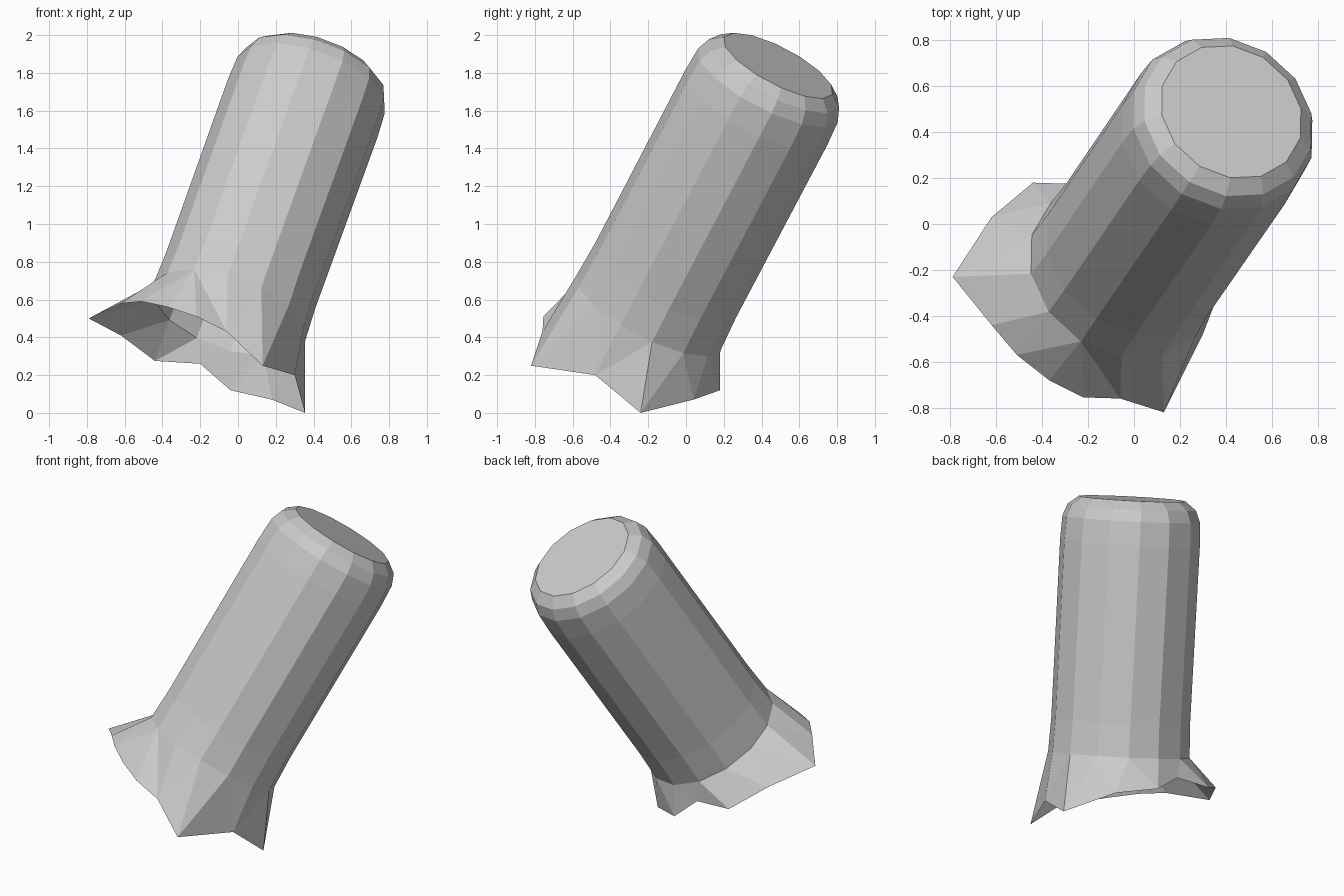
import bpy, bmesh, math
from mathutils import Vector

if "Cube" in bpy.data.objects:
    bpy.data.objects.remove(bpy.data.objects["Cube"])

SIDES = 14
STEP = 2 * math.pi / SIDES
PHASE = math.radians(-91)

# Leaning axis and the two directions across it
axis = Vector((0.36, 0.525, 1)).normalized()
across = Vector((1, 0, 0))
across = (across - axis * across.dot(axis)).normalized()
up = axis.cross(across)


def axis_point(z):
    return Vector((0.302 + 0.36 * (z - 1.5), 0.311 + 0.525 * (z - 1.5), z))


bm = bmesh.new()


def ring(z, r):
    c = axis_point(z)
    return [bm.verts.new(c + r * (math.cos(PHASE + k * STEP) * across
                                  + math.sin(PHASE + k * STEP) * up))
            for k in range(SIDES)]


# Tube with bevelled flat cap: (height of ring centre on the axis, radius)
profile = [(0.53, 0.43), (0.70, 0.422), (1.615, 0.425), (1.735, 0.418),
           (1.795, 0.39), (1.838, 0.325)]
rings = [ring(z, r) for z, r in profile]
for a, b in zip(rings, rings[1:]):
    for k in range(SIDES):
        n = (k + 1) % SIDES
        bm.faces.new((a[k], a[n], b[n], b[k]))
bm.faces.new(rings[-1])

# Ragged lower rim of the flared skirt, anticlockwise from the front
rim = [(-.06, -.76, .43), (.13, -.82, .25), (.30, -.48, .20), (.355, -.24, 0),
       (.18, .04, .07), (-.04, .18, .12), (-.20, .17, .26), (-.44, .18, .275),
       (-.62, .03, .41), (-.79, -.23, .50), (-.62, -.44, .58),
       (-.51, -.57, .59), (-.37, -.68, .56), (-.22, -.755, .51)]
hem = [bm.verts.new(p) for p in rim]
base = rings[0]
centre = axis_point(profile[0][0])


def turn(v):
    d = v.co - centre
    return (math.atan2(d.dot(up), d.dot(across)) - PHASE + 0.2) % (2 * math.pi)


def loop_angles(verts):
    angles = [turn(v) for v in verts]
    return angles + [angles[0] + 2 * math.pi]


# Zip the skirt to the tube by angle
ta, ha = loop_angles(base), loop_angles(hem)
nb, nh = len(base), len(hem)
i = j = 0
while i < nb or j < nh:
    step_base = j == nh or (i < nb and ta[i] + ta[i + 1] < ha[j] + ha[j + 1])
    if step_base:
        bm.faces.new((base[i % nb], hem[j % nh], base[(i + 1) % nb]))
        i += 1
    else:
        bm.faces.new((base[i % nb], hem[j % nh], hem[(j + 1) % nh]))
        j += 1

bm.normal_update()
mesh = bpy.data.meshes.new("flared_tube")
bm.to_mesh(mesh)
bm.free()
obj = bpy.data.objects.new("flared_tube", mesh)
bpy.context.collection.objects.link(obj)
